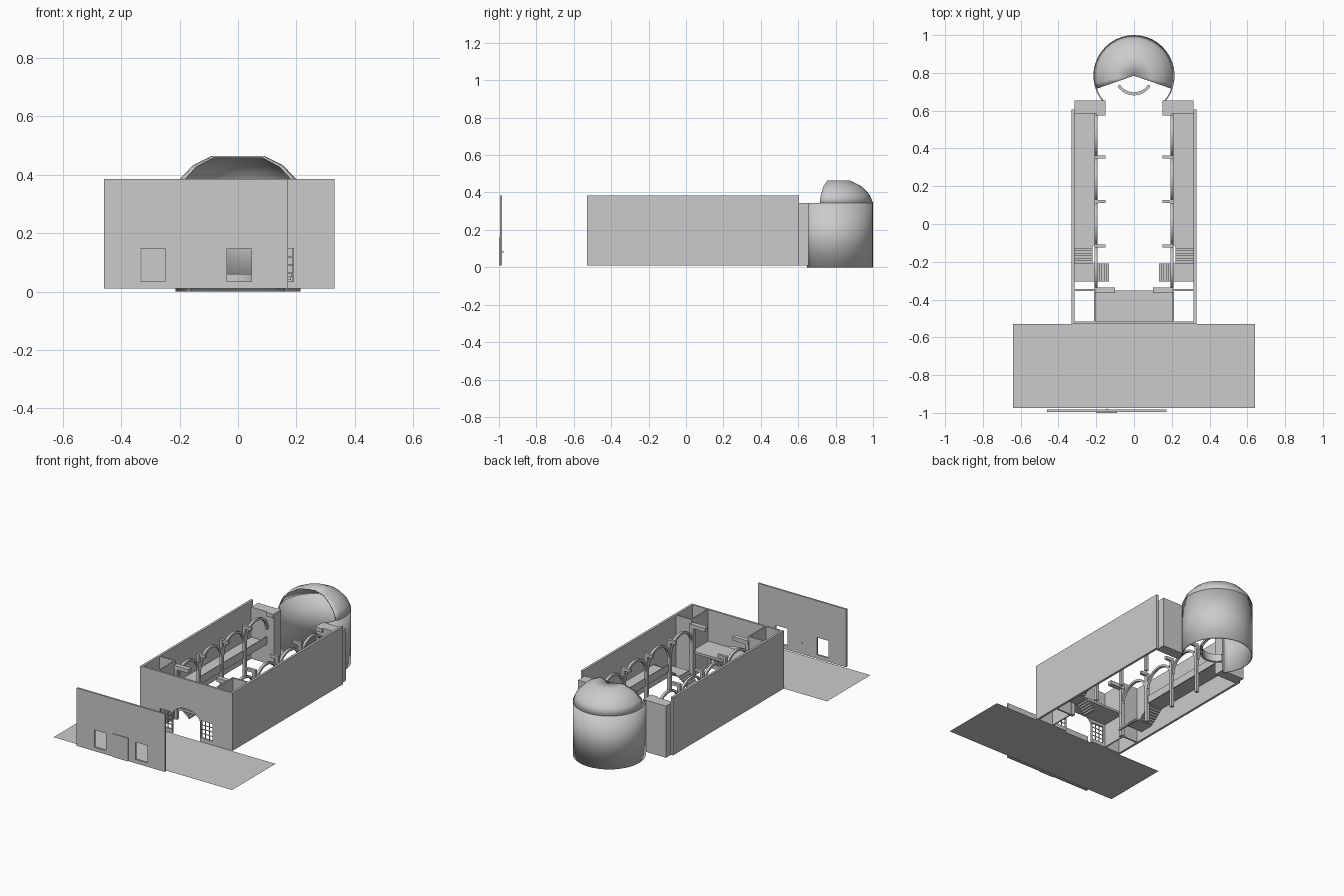
import bpy, bmesh
from math import sin, cos, pi, radians

if "Cube" in bpy.data.objects:
    bpy.data.objects.remove(bpy.data.objects["Cube"])

Z0, TOP = 0.01, 0.385


def mesh_object(name, bm):
    bmesh.ops.recalc_face_normals(bm, faces=bm.faces)
    me = bpy.data.meshes.new(name)
    bm.to_mesh(me)
    bm.free()
    ob = bpy.data.objects.new(name, me)
    bpy.context.collection.objects.link(ob)
    return ob


def boxes(name, items):
    """One object from boxes given as (x0, x1, y0, y1, z0, z1)."""
    bm = bmesh.new()
    for x0, x1, y0, y1, z0, z1 in items:
        vs = bmesh.ops.create_cube(bm, size=1)['verts']
        for v in vs:
            v.co.x = x0 if v.co.x < 0 else x1
            v.co.y = y0 if v.co.y < 0 else y1
            v.co.z = z0 if v.co.z < 0 else z1
    return mesh_object(name, bm)


def both(items):
    """Items plus their mirror images across x = 0."""
    return items + [(-b, -a, c, d, e, f) for a, b, c, d, e, f in items]


def prism(name, pts, axis, a, b):
    """Extrude a closed outline along x or y."""
    bm = bmesh.new()
    vs = [bm.verts.new((a, u, w) if axis == 'x' else (u, a, w)) for u, w in pts]
    f = bm.faces.new(vs)
    ext = bmesh.ops.extrude_face_region(bm, geom=[f])['geom']
    for v in ext:
        if isinstance(v, bmesh.types.BMVert):
            setattr(v.co, axis, b)
    return mesh_object(name, bm)


def arc(cx, cz, rx, rz, n=16, start=0, end=pi):
    return [(cx + rx * cos(start + (end - start) * i / n),
             cz + rz * sin(start + (end - start) * i / n)) for i in range(n + 1)]


def cut(ob, cutter):
    cutter.hide_render = True
    m = ob.modifiers.new('cut', 'BOOLEAN')
    m.object, m.solver = cutter, 'EXACT'
    bpy.context.view_layer.objects.active = ob
    bpy.ops.object.modifier_apply(modifier='cut')
    bpy.data.objects.remove(cutter)


def smooth(ob):
    bpy.ops.object.select_all(action='DESELECT')
    ob.select_set(True)
    bpy.context.view_layer.objects.active = ob
    bpy.ops.object.shade_smooth_by_angle(angle=radians(30))


def windows(cx, y0, y1):
    return boxes('window_cutter', [(cx + s * 0.148 - 0.042, cx + s * 0.148 + 0.042,
                                    y0, y1, 0.035, 0.147) for s in (-1, 1)])


# Street in front
bm = bmesh.new()
bm.faces.new([bm.verts.new(p) for p in ((-0.64, -0.975, Z0), (0.64, -0.975, Z0),
                                        (0.64, -0.53, Z0), (-0.64, -0.53, Z0))])
mesh_object('street', bm)

# House front across the street, with a flush door
wall = boxes('opposite_wall', [(-0.46, 0.172, -0.995, -0.983, Z0, TOP)])
cut(wall, windows(-0.144, -1.1, -0.9))
boxes('opposite_door', [(-0.2, -0.09, -1.0, -0.985, Z0, 0.16)])
boxes('door_knob', [(-0.146, -0.14, -0.983, -0.977, 0.08, 0.086)])

# Church front with arched entrance and barred windows
front = boxes('front_wall', [(-0.315, 0.315, -0.53, -0.517, Z0, TOP)])
cut(front, windows(0, -0.6, -0.45))
cut(front, prism('arch_cutter', [(-0.1, 0), (0.1, 0)] + arc(0, 0.125, 0.1, 0.07),
                 'y', -0.6, -0.45))
bars = []
for s in (-1, 1):
    for i in range(1, 3):
        x = s * 0.148 - 0.042 + 0.028 * i
        bars.append((x - 0.002, x + 0.002, -0.526, -0.522, 0.035, 0.147))
    for i in range(1, 4):
        z = 0.035 + 0.028 * i
        bars.append((s * 0.148 - 0.042, s * 0.148 + 0.042, -0.526, -0.522, z - 0.002, z + 0.002))
boxes('window_bars', bars)

# Long side walls and the corner rooms at the entrance
boxes('side_walls', both([(0.315, 0.33, -0.53, 0.605, Z0, TOP)]))
boxes('corner_room_walls', both([(0.203, 0.315, -0.355, -0.345, Z0, TOP),
                                 (0.203, 0.211, -0.517, -0.355, Z0, TOP)]))

# Entrance loft over the porch
boxes('loft', [(-0.203, 0.203, -0.517, -0.352, 0.165, 0.18)])
boxes('entrance_piers', both([(0.185, 0.21, -0.362, -0.338, Z0, 0.335),
                              (0.1, 0.21, -0.365, -0.335, 0.335, 0.36)]))

# Nave arcades: posts, brackets and arches
bays = [-0.35 + 0.2345 * i for i in range(5)]
posts = []
for y in bays[1:4]:
    posts += [(0.19, 0.21, y - 0.01, y + 0.01, Z0, 0.345),
              (0.15, 0.21, y - 0.008, y + 0.008, 0.325, 0.345)]
boxes('arcade_posts', both(posts))
for s, side in ((-1, 'left'), (1, 'right')):
    for a, b in zip(bays, bays[1:]):
        m, r = (a + b) / 2, (b - a) / 2
        ring = arc(m, 0.235, r, 0.11) + arc(m, 0.235, r - 0.014, 0.096)[::-1]
        smooth(prism(side + '_arch', ring, 'x', s * 0.192, s * 0.208))

# Side galleries with parapets
boxes('galleries', both([(0.205, 0.315, -0.115, 0.585, 0.14, 0.15)]))
boxes('gallery_parapets', both([(0.2, 0.206, -0.115, 0.585, 0.135, 0.185)]))

# Stairs: from the nave to a landing, then up to the gallery
steps = [(0.205, 0.315, -0.305, -0.21, 0.064, 0.072)]
for i in range(6):
    x, z = 0.133 + 0.012 * i, Z0 + 0.0105 * (i + 1)
    steps.append((x, x + 0.012, -0.305, -0.21, z - 0.012, z))
for i in range(7):
    y, z = -0.21 + 0.0136 * i, 0.072 + 0.0105 * (i + 1)
    steps.append((0.22, 0.315, y, y + 0.0136, z - 0.012, z))
boxes('stairs', both(steps))

# Piers on either side of the apse
boxes('apse_piers', both([(0.15, 0.315, 0.585, 0.655, Z0, 0.345),
                          (0.15, 0.2, 0.575, 0.59, 0.32, 0.345)]))


def revolve(name, profile, a0, a1, n, thickness):
    """Sweep (radius, z) points part way round the apse centre."""
    bm = bmesh.new()
    grid = []
    for i in range(n + 1):
        a = radians(a0 + (a1 - a0) * i / n)
        grid.append([bm.verts.new((r * cos(a), 0.785 + r * sin(a), z)) for r, z in profile])
    for p, q in zip(grid, grid[1:]):
        for k in range(len(profile) - 1):
            bm.faces.new((p[k], q[k], q[k + 1], p[k + 1]))
    bmesh.ops.remove_doubles(bm, verts=bm.verts, dist=1e-5)
    ob = mesh_object(name, bm)
    if thickness:
        mod = ob.modifiers.new('shell', 'SOLIDIFY')
        mod.thickness, mod.offset = thickness, -1
    smooth(ob)
    return ob


# Round apse wall, half dome with flat crown, and curved altar
revolve('apse_wall', [(0.215, 0), (0.215, 0.345)], -40, 220, 30, 0.007)
revolve('apse_dome', [(0.215, 0.345), (0.197, 0.388), (0.155, 0.432), (0.09, 0.465), (0, 0.465)],
        -19, 199, 24, 0.007)
revolve('altar', [(0.088, Z0), (0.088, 0.06), (0.104, 0.06), (0.104, Z0), (0.088, Z0)],
        212, 328, 12, 0)
